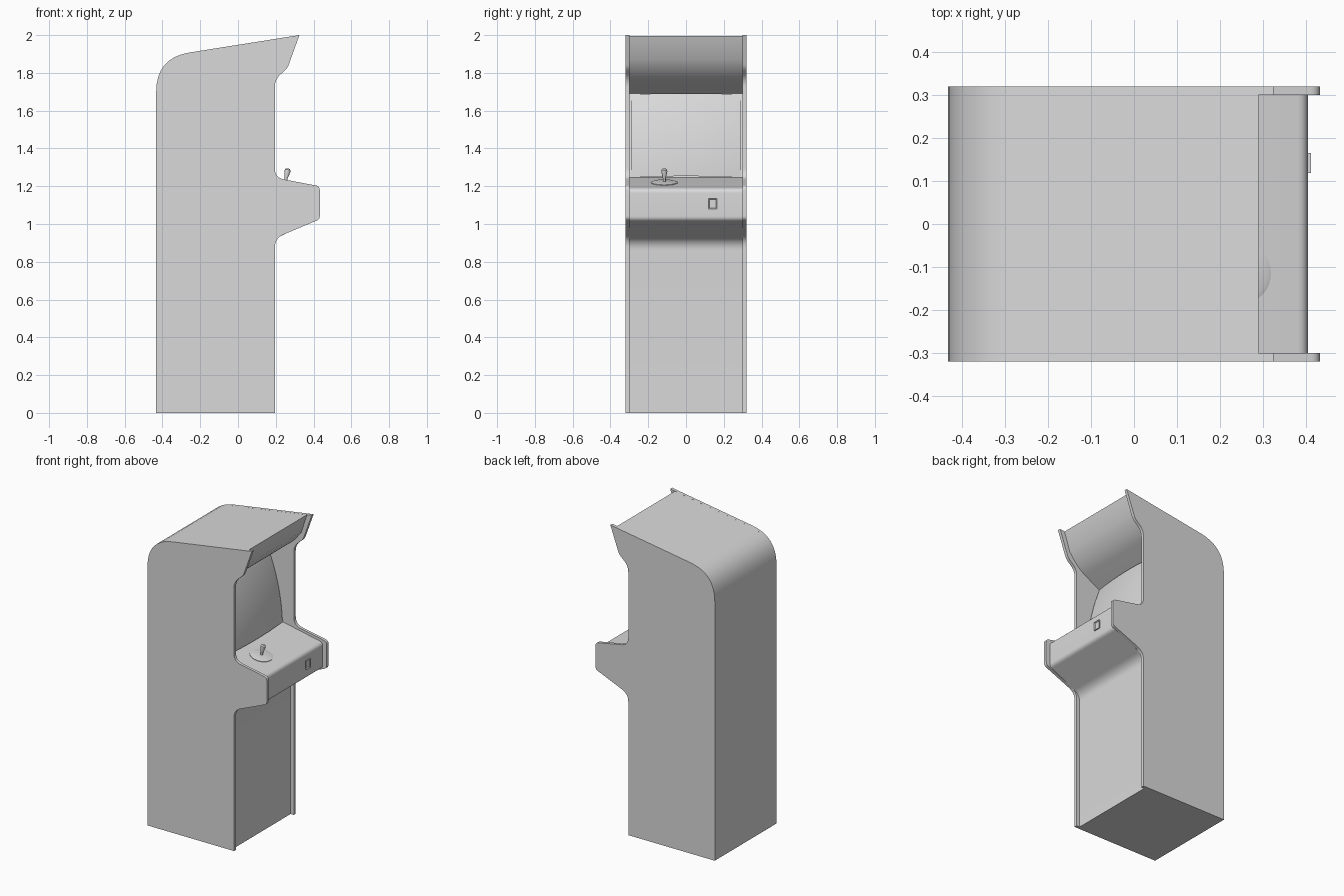
import bpy, bmesh, math
from mathutils import Vector, Matrix

if "Cube" in bpy.data.objects:
    bpy.data.objects.remove(bpy.data.objects["Cube"], do_unlink=True)

grey = bpy.data.materials.new("plain_grey")
grey.use_nodes = True
grey.diffuse_color = (0.7, 0.7, 0.7, 1)
grey.node_tree.nodes["Principled BSDF"].inputs["Base Color"].default_value = grey.diffuse_color


def finish(bm, name, closed=True):
    if closed:
        bmesh.ops.recalc_face_normals(bm, faces=bm.faces)
    mesh = bpy.data.meshes.new(name)
    for face in bm.faces:
        face.smooth = True
    bm.to_mesh(mesh)
    bm.free()
    mesh.set_sharp_from_angle(angle=math.radians(30))
    mesh.materials.append(grey)
    obj = bpy.data.objects.new(name, mesh)
    bpy.context.collection.objects.link(obj)
    return obj


def rounded(corners, steps=8):
    """Soften each (x, z, reach) corner with a small curve."""
    out = []
    for i, (x, z, reach) in enumerate(corners):
        p = Vector((x, z))
        if not reach:
            out.append(p)
            continue
        before = Vector(corners[i - 1][:2])
        after = Vector(corners[(i + 1) % len(corners)][:2])
        a = p + (before - p).normalized() * reach
        b = p + (after - p).normalized() * reach
        for k in range(steps + 1):
            t = k / steps
            out.append(a * (1 - t) ** 2 + p * 2 * t * (1 - t) + b * t * t)
    return out


def slab(name, corners, y0, y1):
    """Extrude a side outline across the width."""
    bm = bmesh.new()
    outline = rounded(corners)
    loops = [[bm.verts.new((p.x, y, p.y)) for p in outline] for y in (y0, y1)]
    for loop in loops:
        bm.faces.new(loop)
    n = len(outline)
    for i in range(n):
        j = (i + 1) % n
        bm.faces.new((loops[0][i], loops[0][j], loops[1][j], loops[1][i]))
    return finish(bm, name)


BACK = -0.433
back_top = (BACK, 1.88, 0.18)

# Side panels
side_outline = [
    (BACK, 0, 0), (0.195, 0, 0), (0.195, 0.925, 0.05),
    (0.433, 1.025, 0.018), (0.433, 1.2, 0.022), (0.195, 1.245, 0.05),
    (0.195, 1.765, 0.04), (0.262, 1.825, 0.02), (0.325, 2.0, 0), back_top,
]
for name, sign in (("left_side_panel", 1), ("right_side_panel", -1)):
    slab(name, side_outline, sign * 0.30, sign * 0.32)

# Cabinet body: kick panel, control deck, screen surround, hood and back
screen_low, screen_high = Vector((0.117, 0, 1.245)), Vector((0.02, 0, 1.69))
body_outline = [
    (BACK, 0, 0), (0.172, 0, 0), (0.172, 0.91, 0.05),
    (0.405, 1.022, 0.02), (0.405, 1.187, 0.025),
    (screen_low.x, screen_low.z, 0), (screen_high.x, screen_high.z, 0),
    (0.18, 1.78, 0.06), (0.25, 1.87, 0), (0.29, 1.994, 0), back_top,
]
slab("cabinet_body", body_outline, -0.30, 0.30)

# Bulging screen glass
bm = bmesh.new()
bmesh.ops.create_grid(bm, x_segments=24, y_segments=20, size=1)
up = (screen_high - screen_low) / 2
normal = Vector((up.z, 0, -up.x)).normalized()
middle = (screen_low + screen_high) / 2
for v in bm.verts:
    s, t = v.co.x, v.co.y
    bulge = 0.002 + 0.04 * (1 - (s * s + t * t) / 2)
    v.co = middle + Vector((0, s * 0.292, 0)) + up * t * 0.985 + normal * bulge
finish(bm, "screen_glass", closed=False)

# Joystick, standing square to the sloping deck
slope = math.atan2(1.245 - 1.187, 0.405 - 0.117)
deck = Matrix.Translation((0.25, -0.115, 1.2185)) @ Matrix.Rotation(slope, 4, "Y")


def turned(name, profile, segments=24):
    bm = bmesh.new()
    verts = [bm.verts.new((r, 0, z)) for r, z in profile]
    edges = [bm.edges.new(pair) for pair in zip(verts, verts[1:])]
    bmesh.ops.spin(bm, geom=verts + edges, axis=(0, 0, 1), cent=(0, 0, 0),
                   angle=math.tau, steps=segments)
    bmesh.ops.remove_doubles(bm, verts=bm.verts, dist=0.0001)
    obj = finish(bm, name)
    obj.matrix_world = deck
    return obj


turned("joystick_base", [(0, -0.004), (0.07, -0.004), (0.07, 0.003), (0.06, 0.006), (0, 0.008)], 32)
turned("joystick_handle", [(0, 0), (0.008, 0), (0.008, 0.025), (0.016, 0.06),
                           (0.015, 0.07), (0.009, 0.076), (0, 0.078)], 16)

# Coin slot with a recessed face
bm = bmesh.new()
bmesh.ops.create_cube(bm, size=1)
bmesh.ops.scale(bm, vec=(0.014, 0.046, 0.056), verts=bm.verts)
front = [f for f in bm.faces if f.normal.x > 0.9]
bmesh.ops.inset_region(bm, faces=front, thickness=0.008)
bmesh.ops.translate(bm, vec=(-0.006, 0, 0), verts=front[0].verts)
finish(bm, "coin_slot").location = (0.405, 0.142, 1.108)
